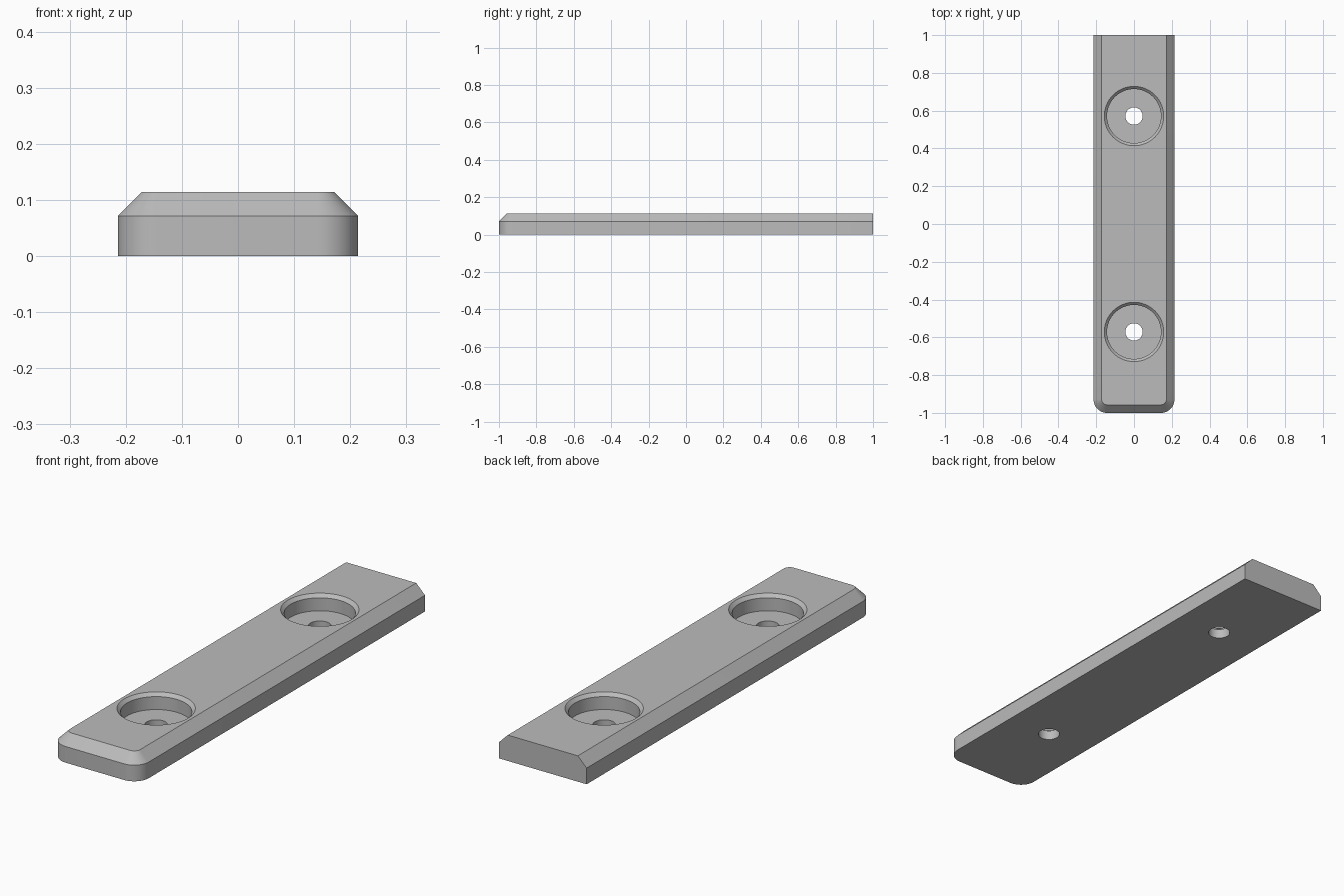
import bpy
import bmesh
from math import cos, sin, pi, radians

cube = bpy.data.objects.get("Cube")
if cube:
    bpy.data.objects.remove(cube, do_unlink=True)

U = 1 / 70                       # one design unit
HALF_W, HALF_L, HEIGHT = 15 * U, 70 * U, 8 * U
CHAMFER, CORNER = 3 * U, 5 * U
HOLE_Y = 40 * U

grey = bpy.data.materials.new("plain grey")
grey.use_nodes = True
colour = (0.5, 0.5, 0.5, 1)
grey.diffuse_color = colour
grey.node_tree.nodes["Principled BSDF"].inputs["Base Color"].default_value = colour


def make_object(name, bm):
    bmesh.ops.recalc_face_normals(bm, faces=bm.faces)
    mesh = bpy.data.meshes.new(name)
    bm.to_mesh(mesh)
    bm.free()
    mesh.materials.append(grey)
    obj = bpy.data.objects.new(name, mesh)
    bpy.context.collection.objects.link(obj)
    return obj


def outline(inset, steps=12):
    """Square back end, rounded front corners, inset on front and sides."""
    r = CORNER - inset
    cx, cy = HALF_W - CORNER, CORNER - HALF_L
    right = [(cx + r * sin(a), cy - r * cos(a))
             for a in (pi / 2 * i / steps for i in range(steps + 1))]
    right.append((HALF_W - inset, HALF_L))
    return right + [(-x, y) for x, y in reversed(right)]


def skin(rings):
    """Closed solid through a stack of matching point rings."""
    bm = bmesh.new()
    loops = [[bm.verts.new(p) for p in ring] for ring in rings]
    n = len(loops[0])
    for low, high in zip(loops, loops[1:]):
        for i in range(n):
            j = (i + 1) % n
            bm.faces.new((low[i], low[j], high[j], high[i]))
    bm.faces.new(loops[0])
    bm.faces.new(loops[-1])
    return bm


# Bar with chamfered top edges
levels = [(0, 0), (HEIGHT - CHAMFER, 0), (HEIGHT, CHAMFER)]
bar = make_object("mounting_bar", skin(
    [[(x, y, z) for x, y in outline(inset)] for z, inset in levels]))
# The flat back end is a single face
bm = bmesh.new()
bm.from_mesh(bar.data)
back = [f for f in bm.faces if all(v.co.y > HALF_L - 1e-4 for v in f.verts)]
bmesh.ops.dissolve_faces(bm, faces=back)
bm.to_mesh(bar.data)
bm.free()

# Counterbored screw holes: through hole, flat floor, bore, chamfered rim
profile = [(3.2, -1), (3.2, 3), (10, 3), (10, 7), (12, 9)]
for side in (-1, 1):
    rings = [[(r * U * cos(2 * pi * i / 64), side * HOLE_Y + r * U * sin(2 * pi * i / 64), z * U)
              for i in range(64)] for r, z in profile]
    cutter = make_object("hole_cutter", skin(rings))
    cutter.hide_render = True
    cut = bar.modifiers.new("screw hole", "BOOLEAN")
    cut.operation = "DIFFERENCE"
    cut.solver = "EXACT"
    cut.object = cutter
    bpy.context.view_layer.objects.active = bar
    bpy.ops.object.modifier_apply(modifier=cut.name)
    bpy.data.objects.remove(cutter, do_unlink=True)

bpy.ops.object.select_all(action="DESELECT")
bar.select_set(True)
bpy.context.view_layer.objects.active = bar
bpy.ops.object.shade_smooth_by_angle(angle=radians(30))
